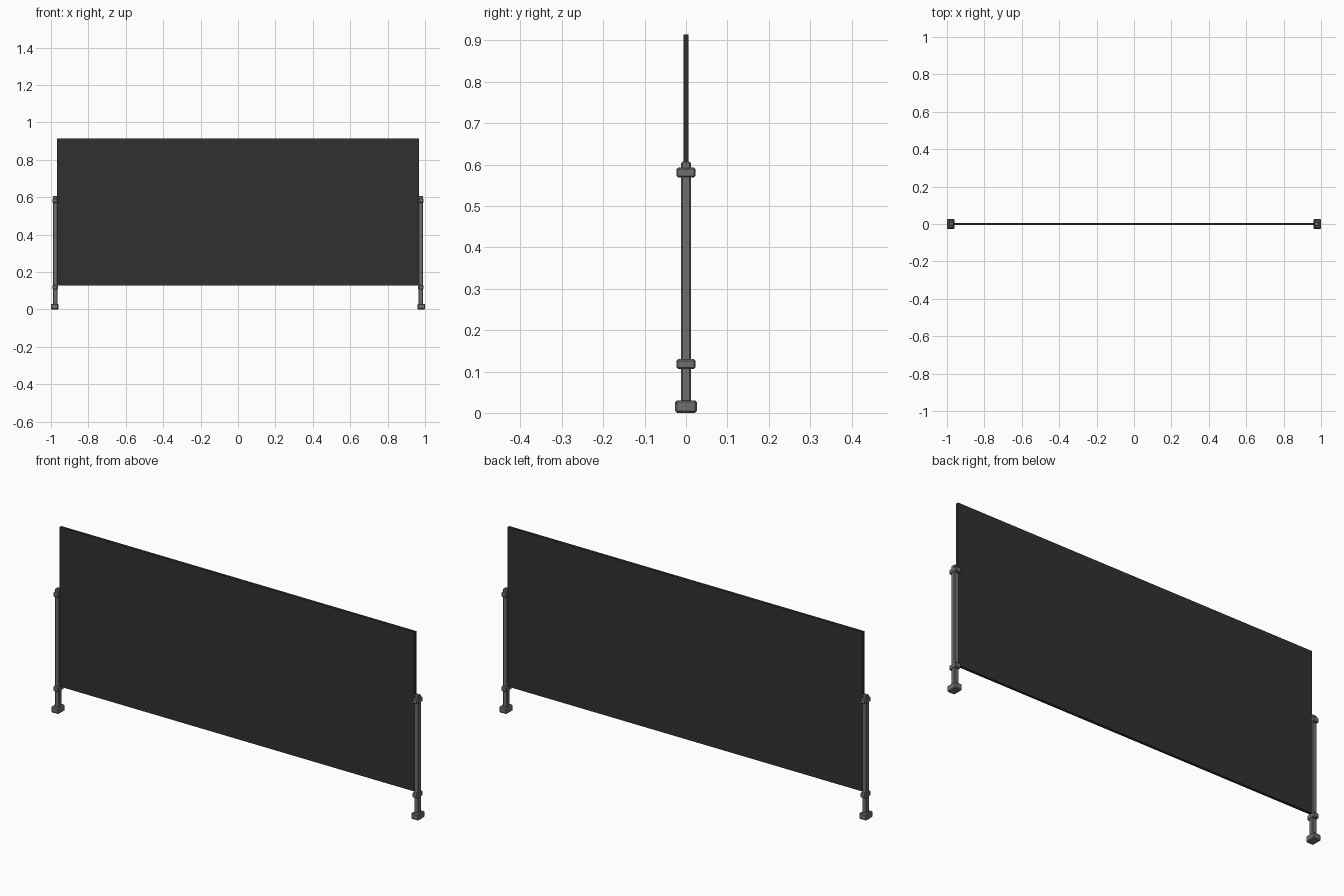
import bpy

if "Cube" in bpy.data.objects:
    bpy.data.objects.remove(bpy.data.objects["Cube"])

def material(name, v):
    m = bpy.data.materials.new(name)
    m.diffuse_color = (v, v, v, 1)
    m.use_nodes = True
    m.node_tree.nodes["Principled BSDF"].inputs["Base Color"].default_value = m.diffuse_color
    return m

dark = material("dark_panel", 0.03)
steel = material("grey_metal", 0.16)

def box(name, lo, hi, mat, bevel=0.0):
    size = [b - a for a, b in zip(lo, hi)]
    mid = [(a + b) / 2 for a, b in zip(lo, hi)]
    bpy.ops.mesh.primitive_cube_add(size=1, location=mid)
    ob = bpy.context.object
    ob.name = name
    ob.scale = size
    bpy.ops.object.transform_apply(location=False, rotation=False, scale=True)
    ob.data.materials.append(mat)
    if bevel:
        mod = ob.modifiers.new("chamfer", 'BEVEL')
        mod.width = bevel
        mod.segments = 1
    return ob

# Flat screen panel
box("panel", (-0.967, -0.0065, 0.129), (0.967, 0.0065, 0.914), dark)

for side, s in (("left", -1), ("right", 1)):
    cx = s * 0.978
    # Upright post
    box(side + "_post", (cx - 0.012, -0.0115, 0.02), (cx + 0.012, 0.0115, 0.607), steel, 0.003)
    # Chamfered foot block
    fx = s * 0.98
    box(side + "_foot", (fx - 0.02, -0.026, 0), (fx + 0.02, 0.026, 0.03), steel, 0.004)
    # Clamp bolts through the post
    for level, z in (("lower", 0.118), ("upper", 0.581)):
        box(f"{side}_{level}_clamp", (cx - 0.0145, -0.023, z - 0.012),
            (cx + 0.0145, 0.023, z + 0.012), steel, 0.004)
